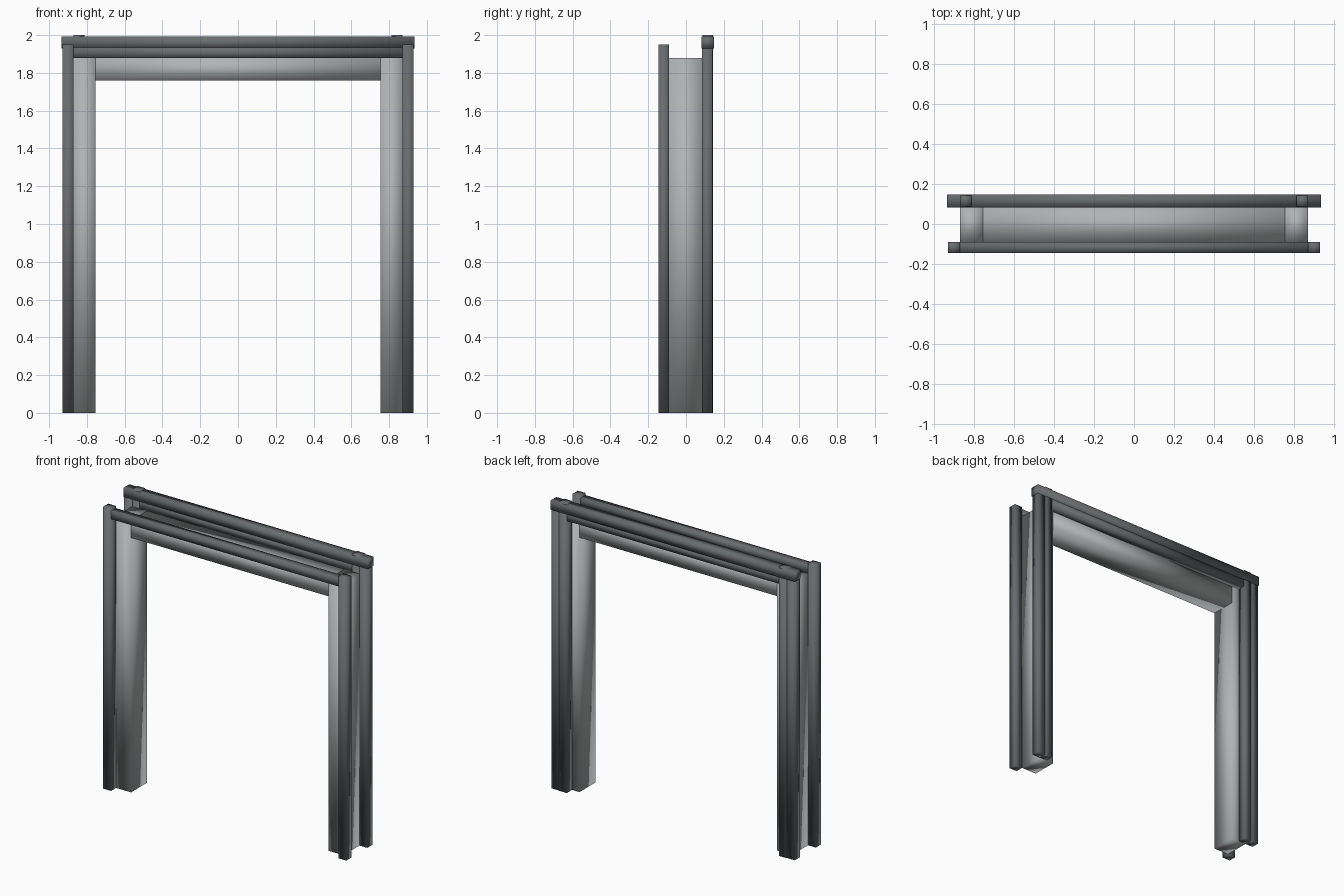
import bpy
import bmesh

if "Cube" in bpy.data.objects:
    bpy.data.objects.remove(bpy.data.objects["Cube"], do_unlink=True)


def make_material(name, color):
    mat = bpy.data.materials.new(name)
    mat.use_nodes = True
    mat.diffuse_color = color
    mat.node_tree.nodes["Principled BSDF"].inputs["Base Color"].default_value = color
    return mat


dark_metal = make_material("dark grey metal", (0.14, 0.15, 0.155, 1))
light_metal = make_material("light grey metal", (0.43, 0.455, 0.455, 1))


def add_box(name, xs, ys, zs, mat):
    """Softly shaded box spanning the given ranges."""
    bm = bmesh.new()
    bmesh.ops.create_cube(bm, size=1)
    for v in bm.verts:
        for i, (low, high) in enumerate((xs, ys, zs)):
            v.co[i] = high if v.co[i] > 0 else low
    for f in bm.faces:
        f.smooth = True
    mesh = bpy.data.meshes.new(name)
    bm.to_mesh(mesh)
    bm.free()
    mesh.materials.append(mat)
    obj = bpy.data.objects.new(name, mesh)
    bpy.context.collection.objects.link(obj)
    return obj


def add_pair(name, xs, ys, zs, mat):
    """Left and right copies mirrored about x = 0."""
    add_box("left_" + name, xs, ys, zs, mat)
    add_box("right_" + name, (-xs[1], -xs[0]), ys, zs, mat)


front = (-0.145, -0.09)
back = (0.085, 0.14)
middle = (-0.09, 0.085)

# Upright bars
add_pair("front_post", (0.87, 0.93), front, (0, 1.95), dark_metal)
add_pair("back_outer_post", (0.87, 0.93), back, (0, 1.94), dark_metal)
add_pair("back_inner_post", (0.812, 0.87), (0.088, 0.143), (0, 2.0), dark_metal)

# Horizontal bars
add_box("front_beam", (-0.87, 0.87), front, (1.88, 1.935), dark_metal)
add_box("back_lower_beam", (-0.812, 0.812), back, (1.88, 1.93), dark_metal)
add_box("back_cap_beam", (-0.935, 0.935), (0.083, 0.147), (1.93, 1.992), dark_metal)

# Lining of the opening
add_pair("side_lining", (0.755, 0.87), middle, (0, 1.88), light_metal)
add_box("top_lining", (-0.755, 0.755), middle, (1.76, 1.88), light_metal)
